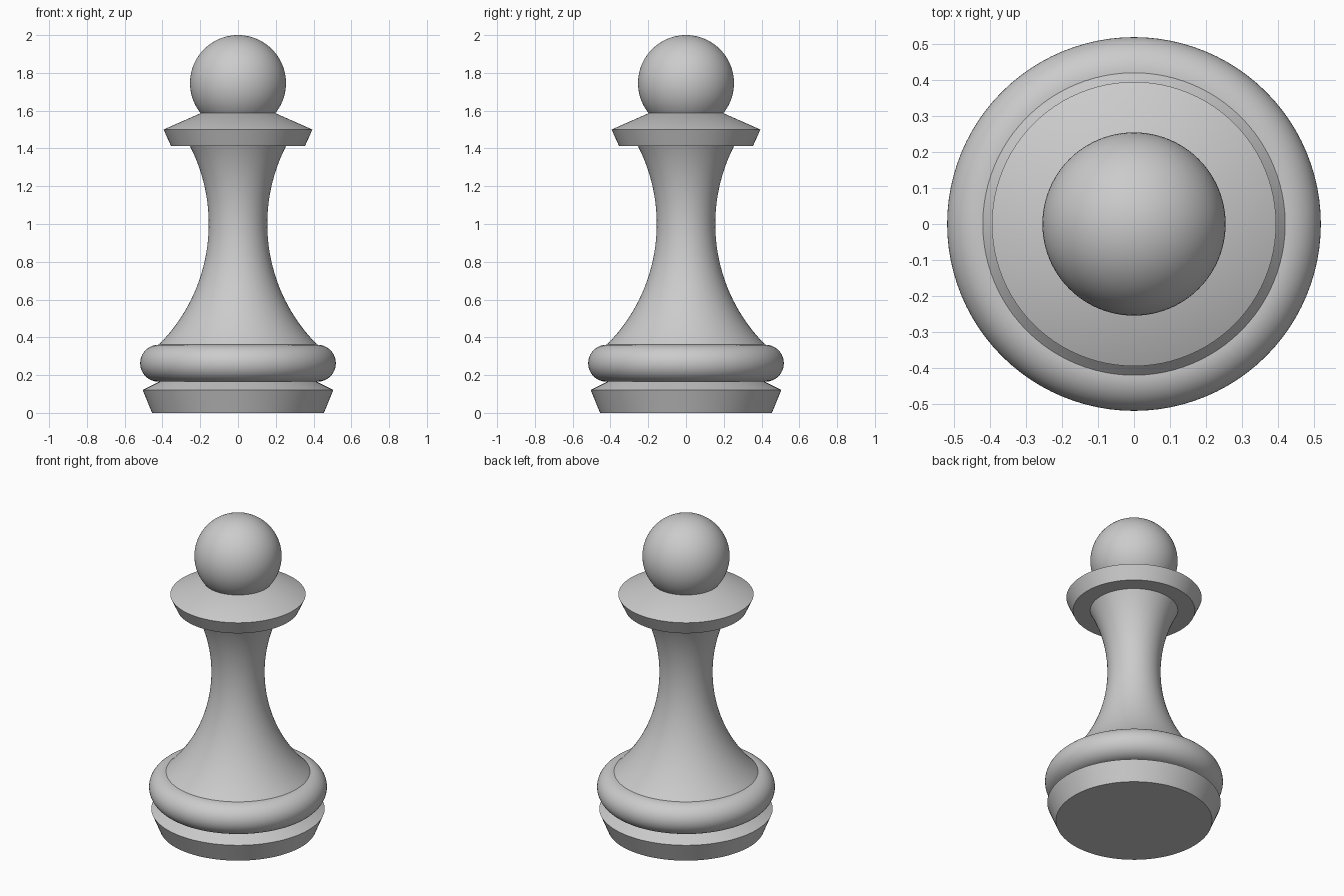
import bpy, bmesh
from math import sqrt, sin, cos, pi, radians

cube = bpy.data.objects.get("Cube")
if cube:
    bpy.data.objects.remove(cube, do_unlink=True)

SEGMENTS = 96

grey = bpy.data.materials.new("plain grey")
grey.use_nodes = True
grey.diffuse_color = (0.6, 0.6, 0.6, 1)
grey.node_tree.nodes["Principled BSDF"].inputs["Base Color"].default_value = grey.diffuse_color


def lathe(name, profile):
    """Turn a (radius, height) profile, bottom to top, into a closed solid."""
    profile = [(0, profile[0][1])] + profile + [(0, profile[-1][1])]
    bm = bmesh.new()
    verts = [bm.verts.new((r, 0, z)) for r, z in profile]
    edges = [bm.edges.new(pair) for pair in zip(verts, verts[1:])]
    bmesh.ops.spin(bm, geom=verts + edges, cent=(0, 0, 0), axis=(0, 0, 1),
                   angle=2 * pi, steps=SEGMENTS)
    bmesh.ops.remove_doubles(bm, verts=bm.verts, dist=1e-5)
    bmesh.ops.recalc_face_normals(bm, faces=bm.faces)
    mesh = bpy.data.meshes.new(name)
    bm.to_mesh(mesh)
    bm.free()
    finish(bpy.data.objects.new(name, mesh), link=True)


def finish(obj, link=False):
    """Colour a part and smooth its round faces, keeping rims sharp."""
    if link:
        bpy.context.collection.objects.link(obj)
    obj.data.materials.append(grey)
    bpy.ops.object.select_all(action='DESELECT')
    obj.select_set(True)
    bpy.context.view_layer.objects.active = obj
    bpy.ops.object.shade_smooth_by_angle(angle=radians(25))


# Flared foot with a bevelled top
lathe("base", [(0.455, 0), (0.505, 0.122), (0.415, 0.166)])

# Rounded ring above the foot
ring_r, ring_z, tube = 0.42, 0.263, 0.098
angles = [-pi / 2 + pi * i / 24 for i in range(25)]
lathe("base_ring", [(ring_r + tube * cos(a), ring_z + tube * sin(a)) for a in angles])

# Waisted stem: a concave circular arc
waist_r, waist_z, arc = 0.155, 1.0, 0.905
low, high, steps = 0.36, 1.415, 40
heights = [low + (high - low) * i / steps for i in range(steps + 1)]
lathe("stem", [(waist_r + arc - sqrt(arc ** 2 - (z - waist_z) ** 2), z) for z in heights])

# Collar under the head
lathe("collar", [(0.355, 1.414), (0.394, 1.5), (0.195, 1.588)])

# Ball head
bpy.ops.mesh.primitive_uv_sphere_add(segments=SEGMENTS, ring_count=48,
                                     radius=0.254, location=(0, 0, 1.746))
head = bpy.context.object
head.name = "head"
finish(head)
